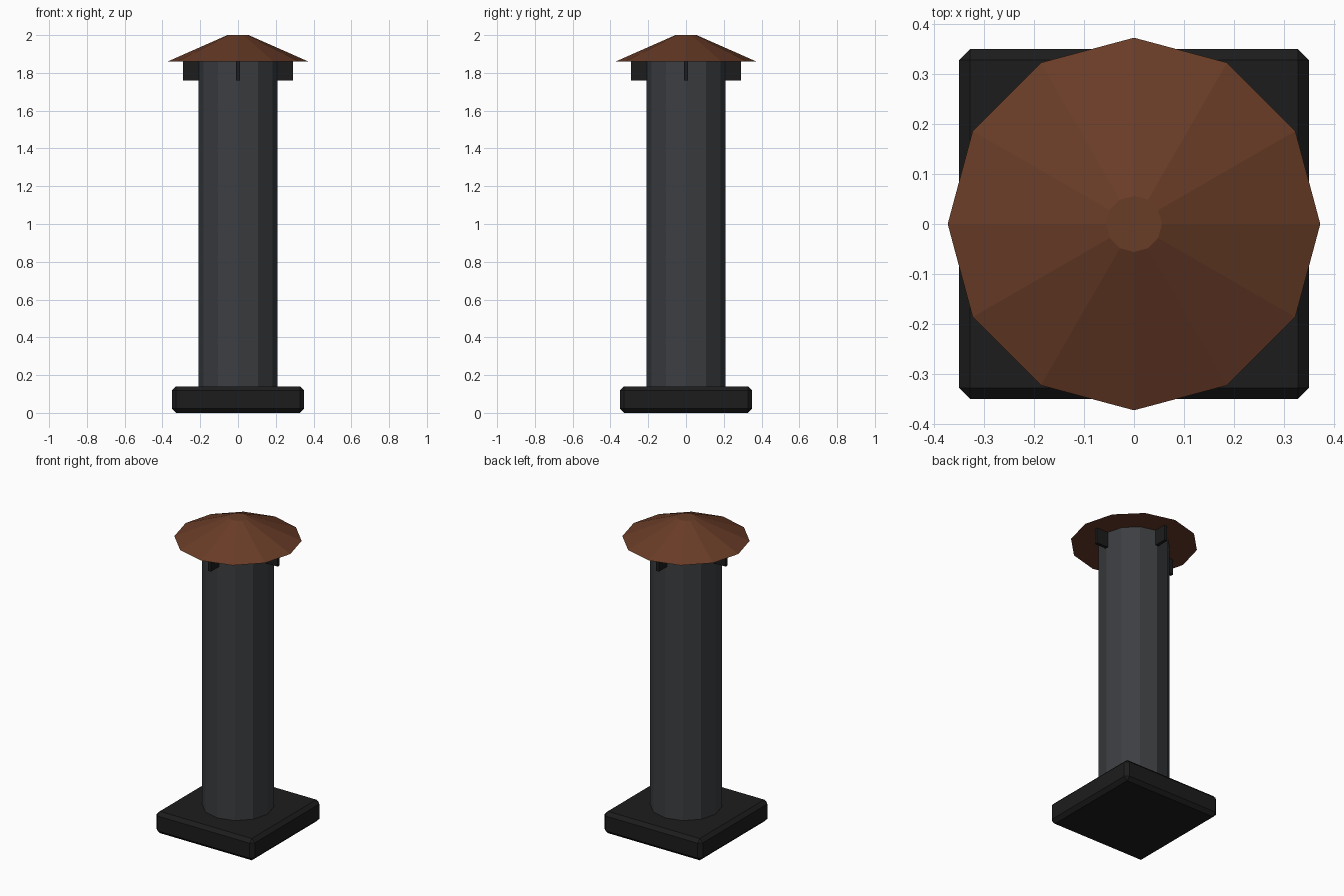
import bpy
import math

if "Cube" in bpy.data.objects:
    bpy.data.objects.remove(bpy.data.objects["Cube"])


def material(name, rgb):
    m = bpy.data.materials.new(name)
    m.diffuse_color = (*rgb, 1)
    m.use_nodes = True
    m.node_tree.nodes["Principled BSDF"].inputs["Base Color"].default_value = m.diffuse_color
    return m


iron = material("dark_iron", (0.012, 0.012, 0.012))
steel = material("grey_steel", (0.045, 0.048, 0.053))
rust = material("rust", (0.14, 0.045, 0.02))


def box(name, size, loc, mat, angle=0, bevel=0):
    bpy.ops.mesh.primitive_cube_add(size=1, location=loc, rotation=(0, 0, angle))
    ob = bpy.context.object
    ob.name = name
    ob.scale = size
    bpy.ops.object.transform_apply(location=False, rotation=False, scale=True)
    ob.data.materials.append(mat)
    if bevel:
        mod = ob.modifiers.new("bevel", 'BEVEL')
        mod.width = bevel
        mod.segments = 1
    return ob


def cone(name, r1, r2, z0, z1, mat):
    bpy.ops.mesh.primitive_cone_add(vertices=12, radius1=r1, radius2=r2,
                                    depth=z1 - z0, location=(0, 0, (z0 + z1) / 2))
    ob = bpy.context.object
    ob.name = name
    ob.data.materials.append(mat)
    return ob


# Square foot plate with chamfered edges
box("base_plate", (0.70, 0.70, 0.14), (0, 0, 0.07), iron, bevel=0.022)

# Twelve-sided pipe
cone("pipe", 0.21, 0.21, 0.12, 1.86, steel)

# Four radial brackets carrying the cap
for i in range(4):
    a = i * math.pi / 2
    box(f"cap_bracket_{i + 1}", (0.11, 0.02, 0.11),
        (0.235 * math.cos(a), 0.235 * math.sin(a), 1.815), iron, angle=a)

# Rain cap
cone("rain_cap", 0.373, 0.056, 1.86, 2.0, rust)
